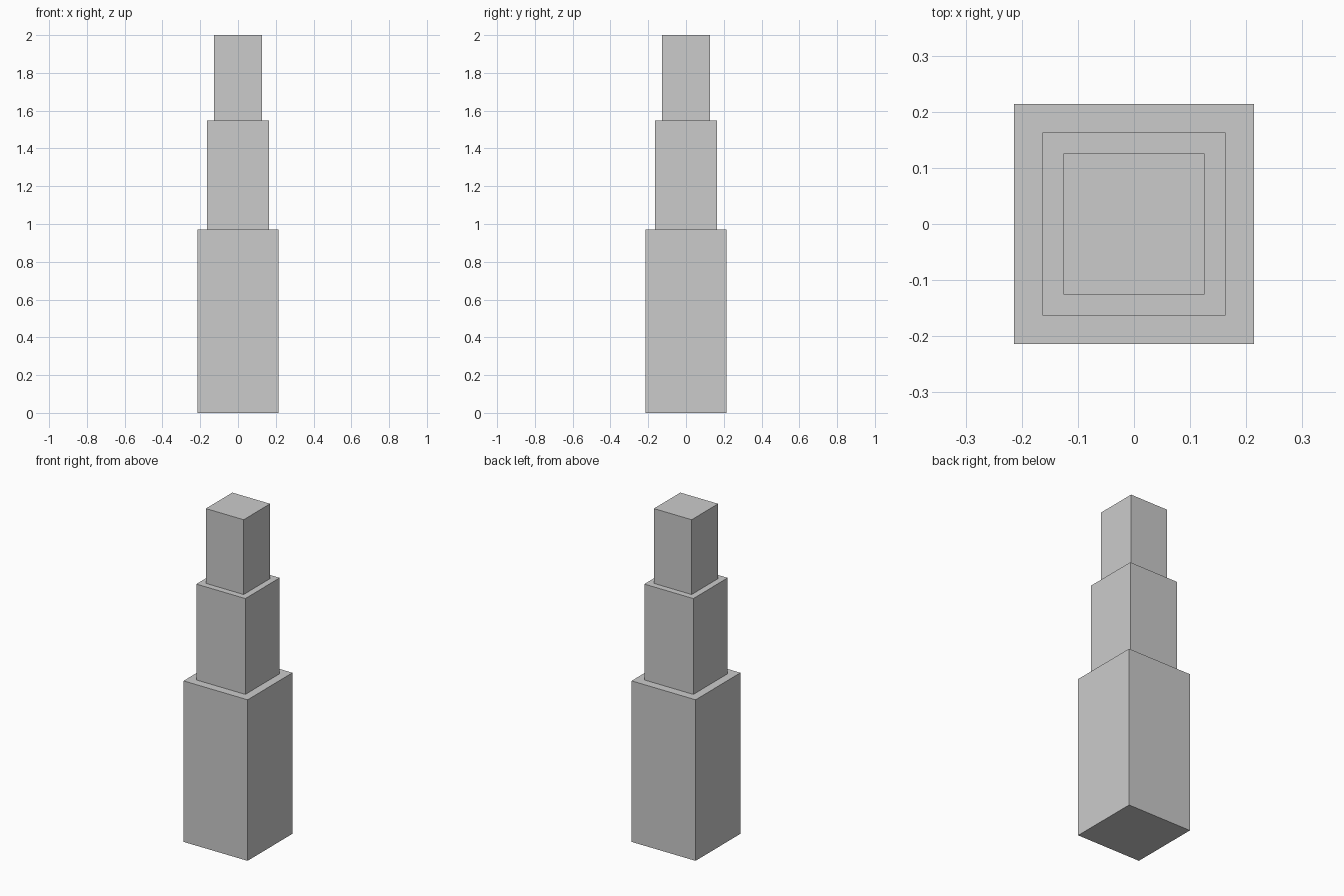
import bpy

if "Cube" in bpy.data.objects:
    bpy.data.objects.remove(bpy.data.objects["Cube"])

# Stepped tower: (name, full width, bottom z, top z)
TIERS = [
    ("lower_tier", 0.427, 0.0, 0.971),
    ("middle_tier", 0.327, 0.971, 1.549),
    ("upper_tier", 0.252, 1.549, 2.0),
]


def block(name, width, z0, z1):
    bpy.ops.mesh.primitive_cube_add(size=1, location=(0, 0, (z0 + z1) / 2))
    obj = bpy.context.object
    obj.name = name
    obj.scale = (width, width, z1 - z0)
    bpy.ops.object.transform_apply(location=False, rotation=False, scale=True)
    return obj


# Square blocks stacked from widest to narrowest
for tier in TIERS:
    block(*tier)
